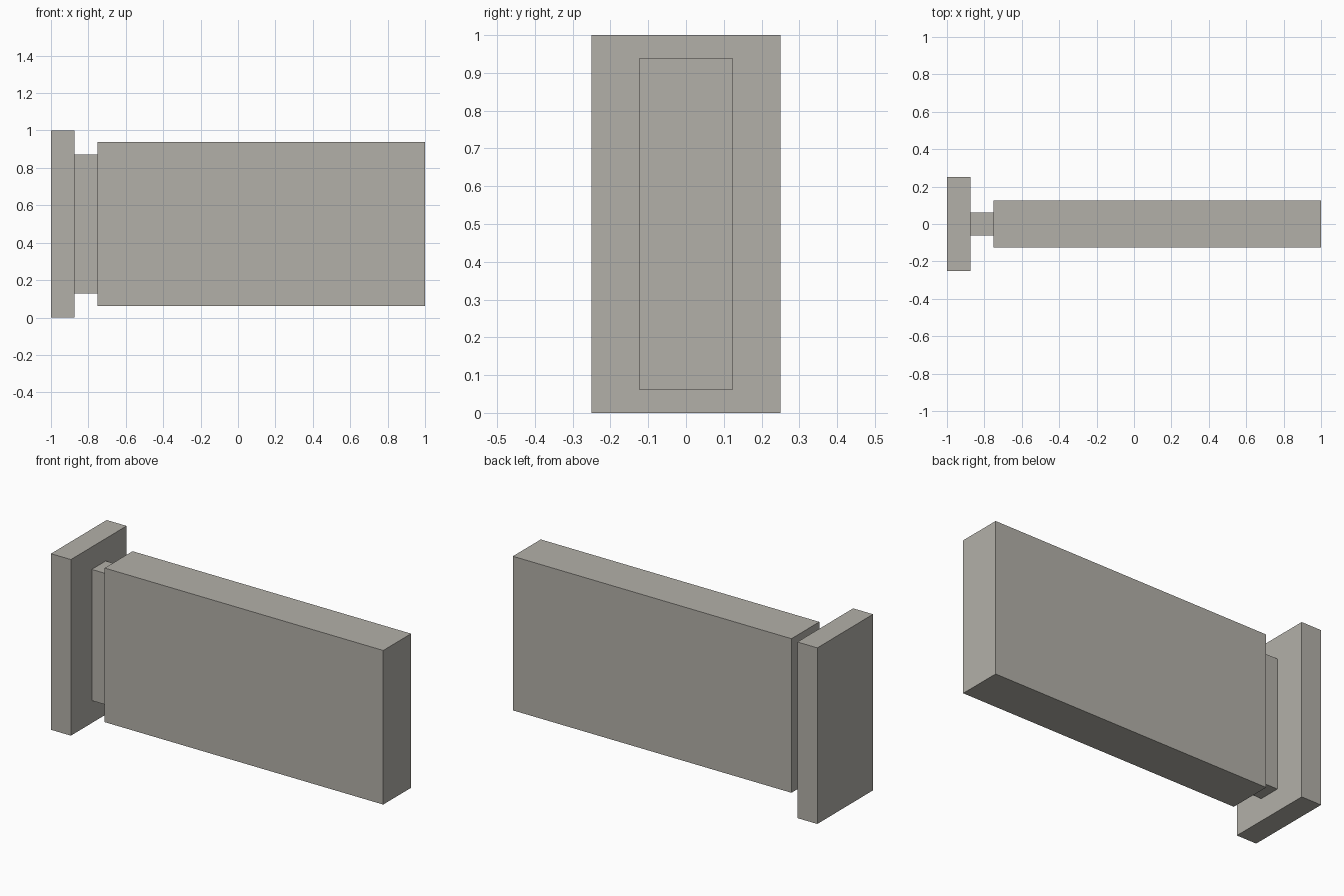
import bpy

if "Cube" in bpy.data.objects:
    bpy.data.objects.remove(bpy.data.objects["Cube"])

# Single warm grey for every part
grey = bpy.data.materials.new("warm_grey")
grey.diffuse_color = (0.45, 0.435, 0.395, 1.0)
grey.use_nodes = True
grey.node_tree.nodes["Principled BSDF"].inputs["Base Color"].default_value = grey.diffuse_color


def block(name, x0, x1, depth, height):
    """Box from x0 to x1, centred on y = 0 and z = 0.5."""
    bpy.ops.mesh.primitive_cube_add(size=1, location=((x0 + x1) / 2, 0, 0.5))
    ob = bpy.context.object
    ob.name = name
    ob.scale = (x1 - x0, depth, height)
    bpy.ops.object.transform_apply(location=False, rotation=False, scale=True)
    ob.data.materials.append(grey)
    return ob


# Wall plate, narrow neck and long projecting panel
block("end_plate", -1.0, -0.875, 0.5, 1.0)
block("neck", -0.875, -0.75, 0.125, 0.745)
block("panel", -0.75, 1.0, 0.25, 0.875)
